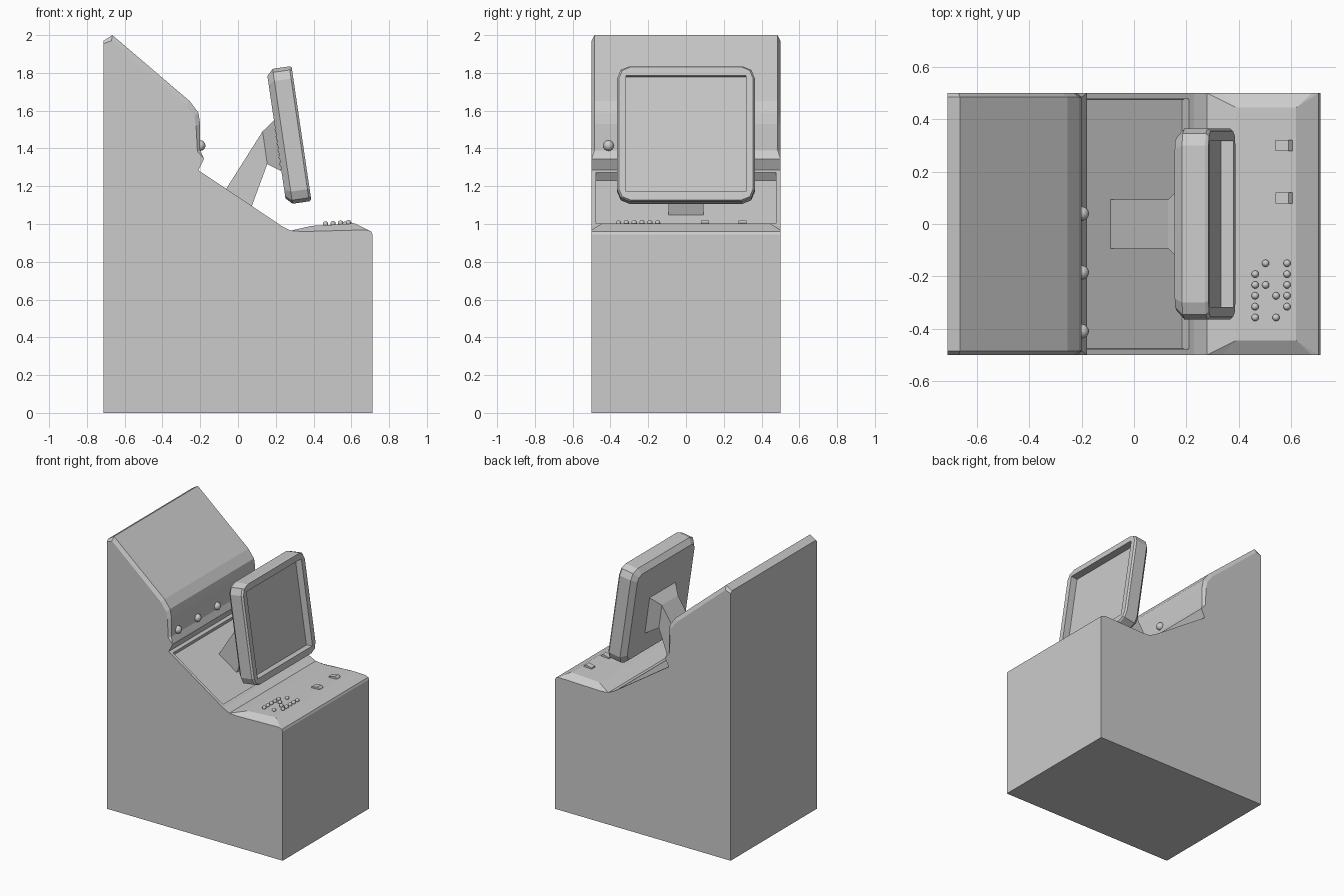
import bpy, bmesh, math
from mathutils import Vector

if "Cube" in bpy.data.objects:
    bpy.data.objects.remove(bpy.data.objects["Cube"])


def finish(bm, name, smooth=False):
    bmesh.ops.remove_doubles(bm, verts=bm.verts, dist=0.0005)
    bmesh.ops.recalc_face_normals(bm, faces=bm.faces)
    me = bpy.data.meshes.new(name)
    bm.to_mesh(me)
    bm.free()
    for p in me.polygons:
        p.use_smooth = smooth
    ob = bpy.data.objects.new(name, me)
    bpy.context.collection.objects.link(ob)
    return ob


def loft(rings):
    """Skin a series of equal-length closed rings and cap both ends."""
    bm = bmesh.new()
    vs = [[bm.verts.new(p) for p in r] for r in rings]
    n = len(vs[0])
    for a, b in zip(vs, vs[1:]):
        for i in range(n):
            j = (i + 1) % n
            bm.faces.new((a[i], a[j], b[j], b[i]))
    bm.faces.new(vs[0])
    bm.faces.new(vs[-1])
    return bm


def ball(name, loc, r):
    bm = bmesh.new()
    bmesh.ops.create_uvsphere(bm, u_segments=12, v_segments=8, radius=r)
    finish(bm, name, True).location = loc


# Cabinet: side outline (x, z) with optional inner edge (x, z, y) for chamfers
outline = [
    ((-0.712, 0),), ((0.712, 0),), ((0.712, 0.945),), ((0.705, 0.96),),
    ((0.68, 0.969), (0.62, 1.003, 0.445)),
    ((0.34, 0.96), (0.39, 0.99, 0.445)),
    ((0.28, 0.965),), ((0.23, 0.99),),
    ((-0.21, 1.285),), ((-0.18, 1.345),),
    ((-0.215, 1.385), (-0.20, 1.39, 0.485)),
    ((-0.222, 1.52), (-0.20, 1.53, 0.485)),
    ((-0.232, 1.57), (-0.21, 1.59, 0.485)),
    ((-0.275, 1.63), (-0.255, 1.65, 0.485)),
    ((-0.67, 1.97), (-0.665, 2.0, 0.485)),
    ((-0.712, 1.955), (-0.712, 1.97, 0.485)),
]


def side(s, inner):
    pts = []
    for p in outline:
        x, z, y = p[1] if inner and len(p) > 1 else (*p[0], 0.5)
        pts.append((x, s * y, z))
    return pts


bm = loft([side(-1, False), side(-1, True), side(1, True), side(1, False)])
bmesh.ops.remove_doubles(bm, verts=bm.verts, dist=0.0005)
bmesh.ops.recalc_face_normals(bm, faces=bm.faces)
# Recess in the sloping deck
mid = Vector((0.01, 0, 1.1375))
deck = min(bm.faces, key=lambda f: (f.calc_center_median() - mid).length)
bmesh.ops.inset_individual(bm, faces=[deck], thickness=0.032)
deck.normal_update()
bmesh.ops.inset_individual(bm, faces=[deck], thickness=0.001, depth=-0.05)
finish(bm, "cabinet")

# Monitor housing: rounded rectangles stacked along the tilted screen axis
TILT = math.radians(8.4)
AXIS = Vector((math.cos(TILT), 0, math.sin(TILT)))
UP = Vector((-math.sin(TILT), 0, math.cos(TILT)))
CENTRE = Vector((0.336, 0, 1.479))


def rounded(d, w, h, r, seg=2):
    pts = []
    for k, (sy, sz) in enumerate(((1, 1), (-1, 1), (-1, -1), (1, -1))):
        for i in range(seg + 1):
            a = math.pi / 2 * (k + i / seg)
            y = sy * (w - r) + r * math.cos(a)
            u = sz * (h - r) + r * math.sin(a)
            pts.append(CENTRE + AXIS * d + UP * u + Vector((0, y, 0)))
    return pts


finish(loft([
    rounded(-0.134, 0.33, 0.327, 0.045),
    rounded(-0.101, 0.365, 0.361, 0.065),
    rounded(-0.012, 0.365, 0.361, 0.065),
    rounded(0.0, 0.355, 0.355, 0.06),
    rounded(0.0, 0.317, 0.31, 0.002),
    rounded(-0.05, 0.317, 0.31, 0.002),
]), "monitor")


# Monitor arm: slanted post flaring into a mounting plate
def bar(back, front, w):
    return [(back[0], -w, back[1]), (front[0], -w, front[1]),
            (front[0], w, front[1]), (back[0], w, back[1])]


finish(loft([
    bar((-0.093, 1.138), (0.051, 1.035), 0.093),
    bar((0.13, 1.49), (0.155, 1.317), 0.093),
    bar((0.19, 1.55), (0.228, 1.28), 0.15),
]), "monitor_arm")

# Indicator bulbs under the hood
for i, y in enumerate((0.04, -0.185, -0.41)):
    ball(f"indicator_bulb_{i + 1}", (-0.2, y, 1.415), 0.028)

# Console push buttons, given per column as row numbers
columns = {0.463: (1, 2, 3, 4, 5), 0.503: (0, 2), 0.543: (3, 5),
           0.585: (0, 1, 2, 3, 4)}
for x, rows in columns.items():
    for r in rows:
        z = 0.99 + (x - 0.39) * 0.0565
        ball(f"push_button_{round(x * 100)}_{r}", (x, -0.15 - r * 0.0415, z + 0.006), 0.014)

# Rocker switches
rocker = [(0.54, 0.98), (0.605, 0.98), (0.605, 1.005), (0.59, 1.018), (0.54, 1.007)]
for i, y in enumerate((0.1, 0.3)):
    finish(loft([[(x, y + s * 0.021, z) for x, z in rocker] for s in (-1, 1)]),
           f"rocker_switch_{i + 1}")
